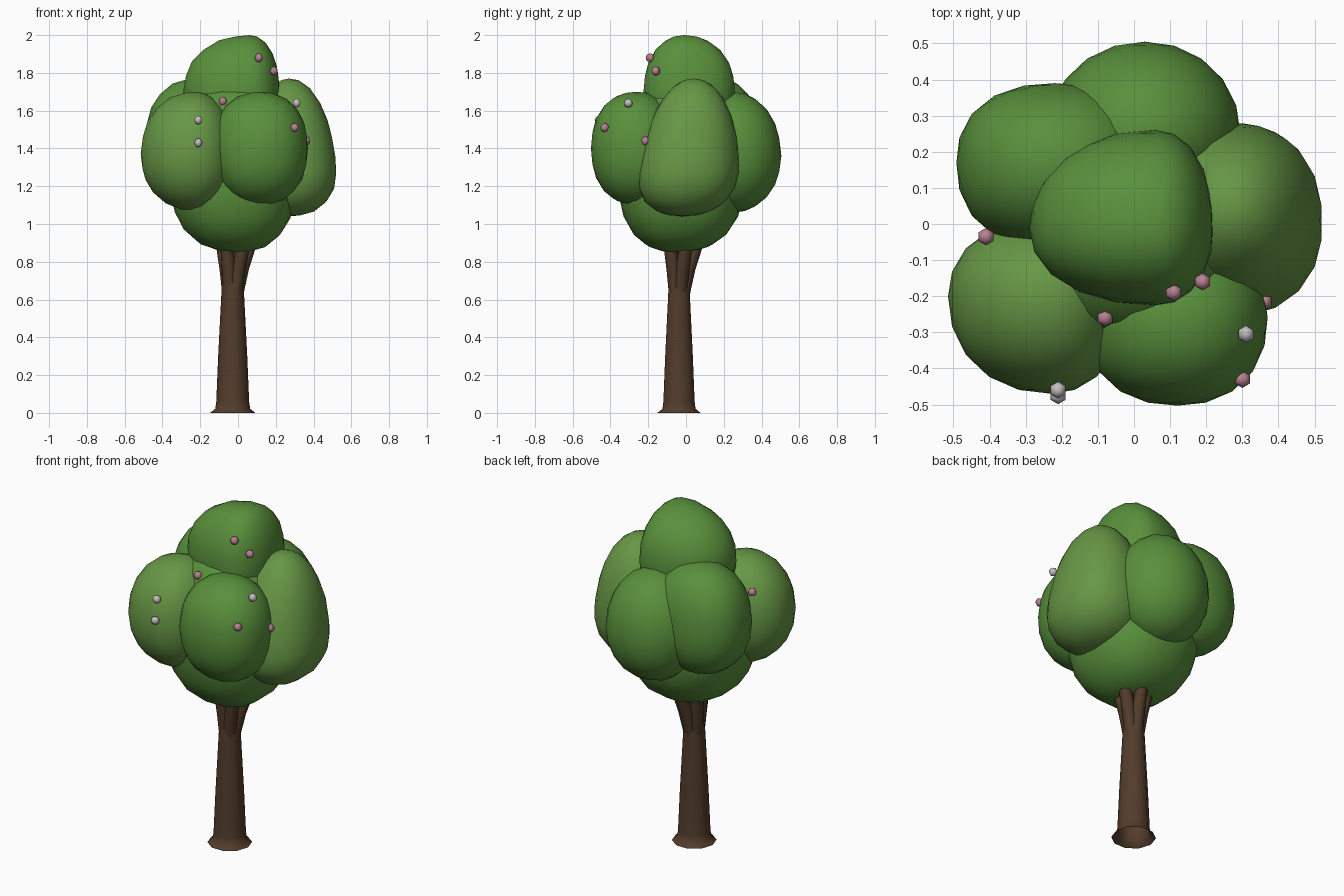
import bpy, bmesh, math
from mathutils import Vector

if "Cube" in bpy.data.objects:
    bpy.data.objects.remove(bpy.data.objects["Cube"])


def material(name, rgb):
    m = bpy.data.materials.new(name)
    m.diffuse_color = (*rgb, 1)
    m.use_nodes = True
    m.node_tree.nodes["Principled BSDF"].inputs["Base Color"].default_value = m.diffuse_color
    return m


BARK = material("bark", (0.085, 0.045, 0.024))
LEAF = material("leaf", (0.10, 0.28, 0.045))
LEAF_LIGHT = material("leaf_light", (0.135, 0.31, 0.06))
PINK = material("pink_blossom", (0.48, 0.22, 0.29))
WHITE = material("white_blossom", (0.56, 0.51, 0.53))


def finish(bm, name, mat, angle):
    bmesh.ops.recalc_face_normals(bm, faces=bm.faces)
    me = bpy.data.meshes.new(name)
    bm.to_mesh(me)
    bm.free()
    me.materials.append(mat)
    ob = bpy.data.objects.new(name, me)
    bpy.context.collection.objects.link(ob)
    bpy.ops.object.select_all(action='DESELECT')
    ob.select_set(True)
    bpy.context.view_layer.objects.active = ob
    bpy.ops.object.shade_smooth_by_angle(angle=math.radians(angle))
    return ob


def tube(name, stations, sides, mat, open_base=False):
    """Tube through (centre, radius) stations, with level rings."""
    bm = bmesh.new()
    rings = []
    for c, r in stations:
        rings.append([bm.verts.new((c[0] + r * math.cos(math.tau * i / sides),
                                    c[1] + r * math.sin(math.tau * i / sides), c[2]))
                      for i in range(sides)])
    for a, b in zip(rings, rings[1:]):
        for i in range(sides):
            j = (i + 1) % sides
            bm.faces.new((a[i], a[j], b[j], b[i]))
    if not open_base:
        bm.faces.new(rings[0][::-1])
    bm.faces.new(rings[-1])
    return finish(bm, name, mat, 50)


def leaf_clump(name, lo, hi, pivot, mat, n=2.3, taper=0.0, lean=0.0):
    """Rounded lump filling the box lo..hi, widest at the pivot.
    taper narrows it upward, lean shifts it along y with height."""
    bm = bmesh.new()
    bmesh.ops.create_icosphere(bm, subdivisions=3, radius=1)
    for v in bm.verts:
        p = v.co / sum(abs(c) ** n for c in v.co) ** (1 / n)
        w = 1 - taper * p.z
        p = Vector((p.x * w, p.y * w, p.z))
        v.co = [pivot[k] + p[k] * (hi[k] - pivot[k] if p[k] > 0 else pivot[k] - lo[k])
                for k in range(3)]
        v.co.y += lean * p.z
    return finish(bm, name, mat, 60)


# Trunk with flared foot
cx, cy = -0.028, -0.037
tube("trunk", [((cx, cy, z), r) for z, r in
               [(0, 0.12), (0.022, 0.092), (0.06, 0.087), (0.3, 0.077), (0.69, 0.057)]],
     10, BARK, open_base=True)

# Branches spreading into the crown
for i in range(5):
    a = math.tau * i / 5 + 0.25
    d = (math.cos(a), math.sin(a))
    tube(f"branch_{i + 1}",
         [((cx + s + d[0] * r, cy + s + d[1] * r, z), w) for r, z, w, s in
          [(0.02, 0.62, 0.036, 0), (0.043, 0.76, 0.037, 0.007),
           (0.08, 0.90, 0.034, 0.018), (0.095, 0.97, 0.028, 0.02)]],
         8, BARK)

# Crown
leaf_clump("crown_core", (-0.36, -0.36, 0.85), (0.31, 0.31, 1.76), (0.0, -0.05, 1.25), LEAF, 2.4)
leaf_clump("crown_top", (-0.29, -0.225, 1.42), (0.22, 0.26, 2.0), (0.06, -0.01, 1.70), LEAF, 2.15)
leaf_clump("crown_front_left", (-0.515, -0.47, 1.07), (-0.02, 0.02, 1.70),
           (-0.23, -0.20, 1.37), LEAF_LIGHT, 2.15)
leaf_clump("crown_front_right", (-0.14, -0.503, 1.10), (0.37, -0.05, 1.70),
           (0.12, -0.26, 1.40), LEAF, 2.25)
leaf_clump("crown_right", (0.04, -0.24, 1.04), (0.515, 0.28, 1.77),
           (0.27, 0.01, 1.36), LEAF_LIGHT, 2.25, 0.2, 0.03)
leaf_clump("crown_back", (-0.24, 0.03, 1.06), (0.295, 0.505, 1.70),
           (0.03, 0.25, 1.36), LEAF, 2.05)
leaf_clump("crown_back_left", (-0.492, -0.07, 1.14), (0.05, 0.39, 1.77),
           (-0.22, 0.17, 1.43), LEAF, 2.3)

# Blossoms
blossoms = {
    "pink": (PINK, [(0.11, -0.19, 1.88), (0.19, -0.16, 1.81), (-0.08, -0.26, 1.65),
                    (0.30, -0.43, 1.51), (0.36, -0.215, 1.44), (-0.41, -0.035, 1.57)]),
    "white": (WHITE, [(-0.21, -0.46, 1.55), (-0.21, -0.475, 1.43), (0.31, -0.305, 1.64)]),
}
for label, (mat, spots) in blossoms.items():
    for i, s in enumerate(spots):
        bm = bmesh.new()
        bmesh.ops.create_uvsphere(bm, u_segments=6, v_segments=4, radius=0.024)
        bmesh.ops.translate(bm, verts=bm.verts, vec=s)
        finish(bm, f"{label}_blossom_{i + 1}", mat, 70)
